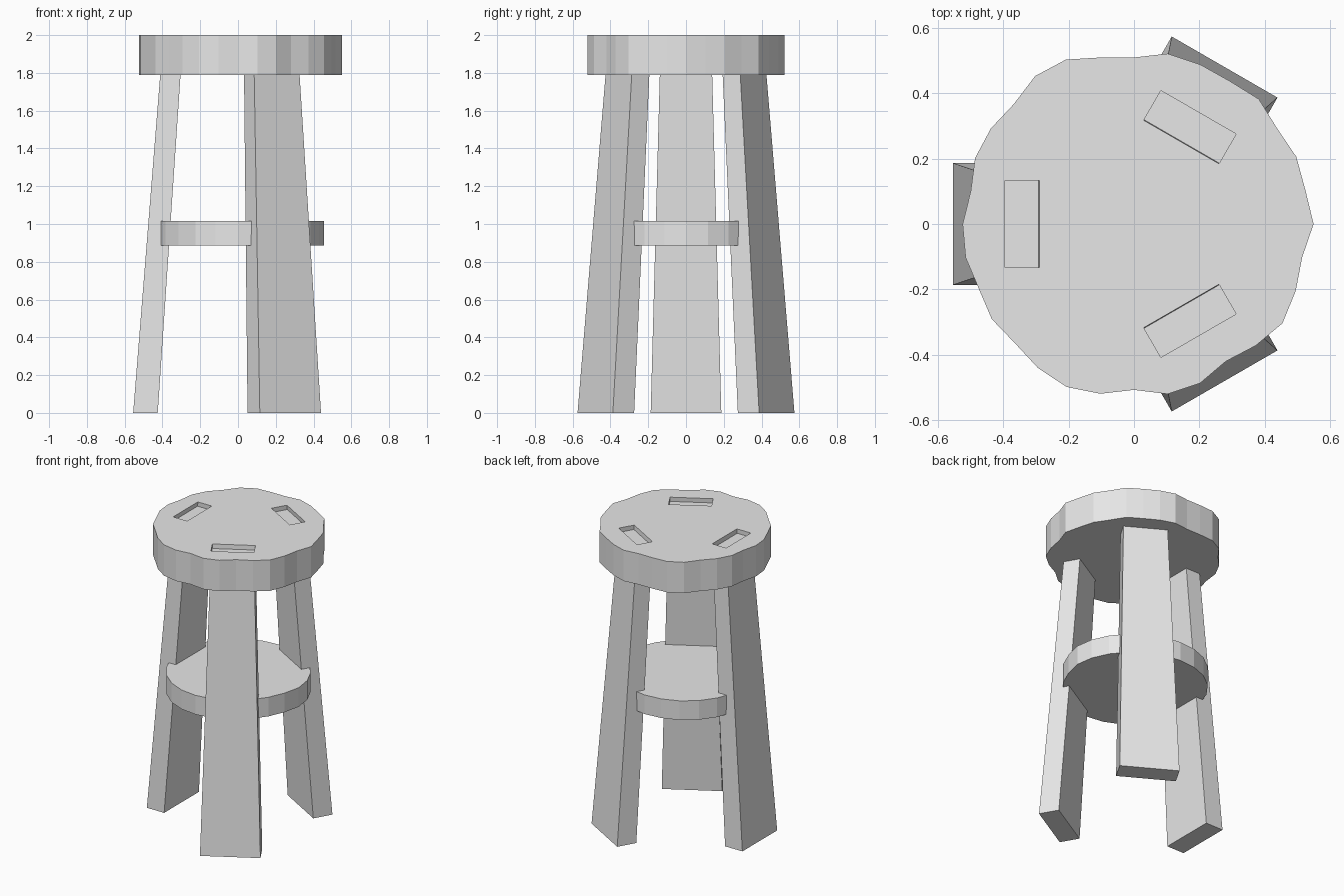
import bpy, bmesh
from math import cos, sin, pi, radians

if "Cube" in bpy.data.objects:
    bpy.data.objects.remove(bpy.data.objects["Cube"])

# One plain material for the whole stool
grey = bpy.data.materials.new("plain grey")
grey.use_nodes = True
grey.diffuse_color = (0.8, 0.8, 0.8, 1)
grey.node_tree.nodes["Principled BSDF"].inputs["Base Color"].default_value = (0.8, 0.8, 0.8, 1)


def loft(name, lower, upper):
    """Solid between two matching rings of points."""
    bm = bmesh.new()
    a = [bm.verts.new(p) for p in lower]
    b = [bm.verts.new(p) for p in upper]
    n = len(a)
    bm.faces.new(a[::-1])
    bm.faces.new(b)
    for i in range(n):
        j = (i + 1) % n
        bm.faces.new((a[i], a[j], b[j], b[i]))
    bmesh.ops.recalc_face_normals(bm, faces=bm.faces)
    mesh = bpy.data.meshes.new(name)
    bm.to_mesh(mesh)
    bm.free()
    mesh.materials.append(grey)
    ob = bpy.data.objects.new(name, mesh)
    bpy.context.collection.objects.link(ob)
    return ob


def disc(name, radii, z0, z1):
    """Rough-hewn slab with one radius per corner."""
    n = len(radii)
    ring = [(r * cos(2 * pi * i / n), r * sin(2 * pi * i / n)) for i, r in enumerate(radii)]
    return loft(name, [(x, y, z0) for x, y in ring], [(x, y, z1) for x, y in ring])


def leg(name, angle, z1):
    """Tapered plank leaning inward, standing at the given angle."""
    def section(z):
        t = z / 2
        inner = 0.425 - 0.135 * t
        outer = 0.555 - 0.16 * t
        half = 0.187 - 0.054 * t
        c, s = cos(angle), sin(angle)
        flat = [(inner, -half), (outer, -half), (outer, half), (inner, half)]
        return [(u * c - v * s, u * s + v * c, z) for u, v in flat]
    return loft(name, section(0), section(z1))


# Seat slab with an uneven rim
seat_radii = [
    .55, .535, .538, .527, .541, .527, .529, .532, .51, .52, .545, .545, .52, .527, .527, .51,
    .525, .526, .515, .524, .516, .53, .54, .53, .508, .531, .528, .506, .527, .547, .536, .525]
seat = disc("seat", seat_radii, 1.79, 2)

# Lower shelf
disc("shelf", [0.449 + 0.007 * cos(7 * i) for i in range(24)], 0.885, 1.015)

# Legs, each set into a mortise through the seat and ending just below its top
for side, degrees in (("right", 180), ("back_left", 60), ("front_left", -60)):
    leg(side + "_leg", radians(degrees), 1.97)
    cutter = leg(side + "_mortise_cutter", radians(degrees), 2.1)
    cutter.hide_render = True
    cutter.hide_viewport = True
    cut = seat.modifiers.new(side + " mortise", 'BOOLEAN')
    cut.operation = 'DIFFERENCE'
    cut.solver = 'EXACT'
    cut.object = cutter
